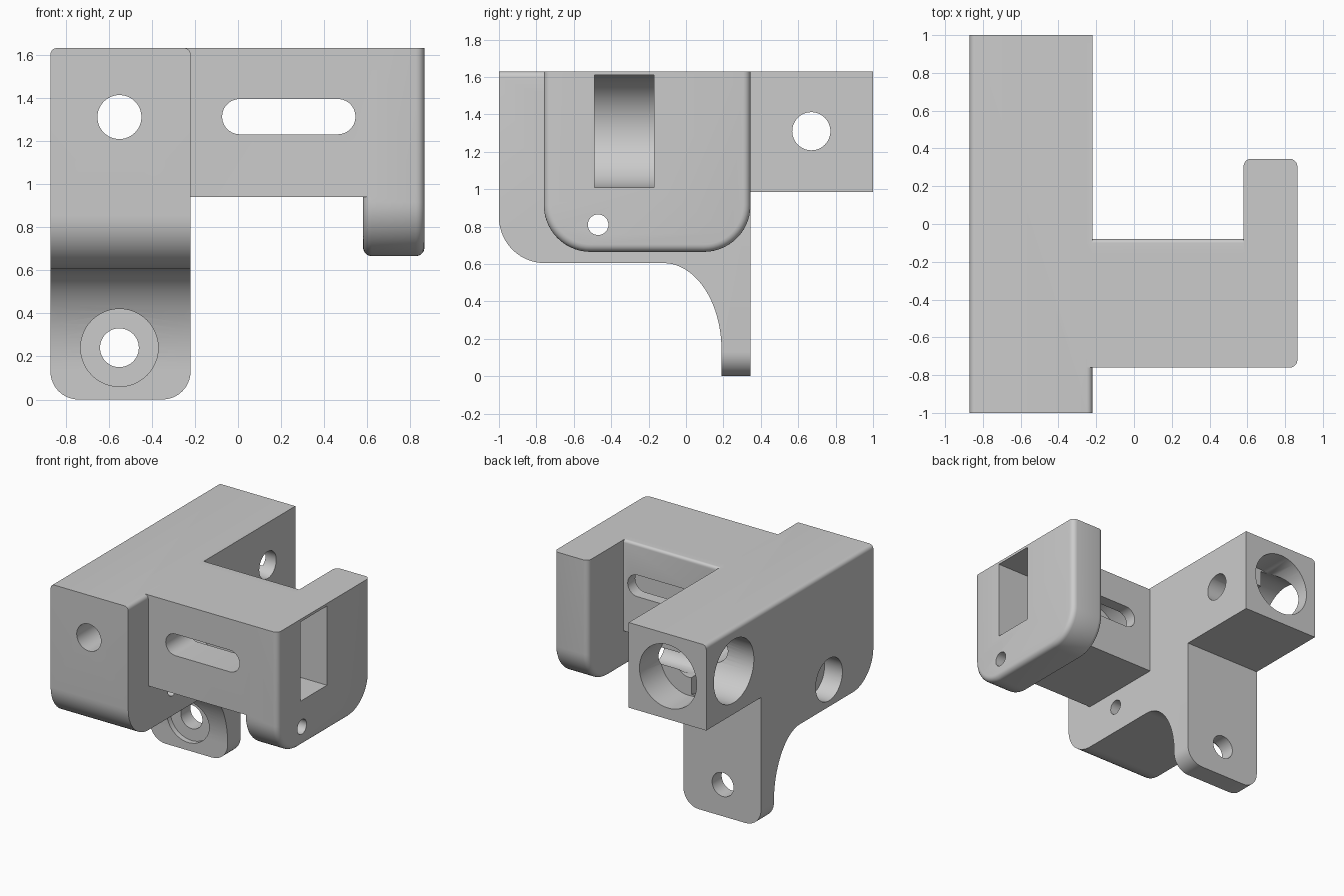
import bpy, bmesh, math

scene = bpy.context.scene
cube = bpy.data.objects.get("Cube")
if cube:
    bpy.data.objects.remove(cube, do_unlink=True)

TOP = 1.63
LEFT, RIGHT = -0.87, -0.22      # main block sides
BORE_X, BORE_Z = -0.55, 1.31    # main bore centre
PIN_Y, PIN_Z = -0.47, 0.81      # hinge pin centre

grey = bpy.data.materials.new("plain grey")
grey.use_nodes = True
grey.diffuse_color = (0.6, 0.6, 0.6, 1)
grey.node_tree.nodes["Principled BSDF"].inputs["Base Color"].default_value = grey.diffuse_color


def arc(cu, cv, ru, rv, start, end, steps=14):
    """Elliptic arc as 2D points, angles in degrees."""
    angles = [math.radians(start + (end - start) * i / steps) for i in range(steps + 1)]
    return [(cu + ru * math.cos(a), cv + rv * math.sin(a)) for a in angles]


def rect(u0, u1, v0, v1):
    return [(u0, v0), (u1, v0), (u1, v1), (u0, v1)]


def prism(name, points, axis, lo, hi, bevels=()):
    """Extrude a profile along x (points are y,z) or y (points are x,z)."""
    bm = bmesh.new()

    def place(u, v, d):
        return (d, u, v) if axis == "x" else (u, d, v)

    ends = [[bm.verts.new(place(u, v, d)) for u, v in points] for d in (lo, hi)]
    count = len(points)
    bm.faces.new(ends[0])
    bm.faces.new(ends[1])
    for i in range(count):
        j = (i + 1) % count
        bm.faces.new((ends[0][i], ends[0][j], ends[1][j], ends[1][i]))
    bmesh.ops.recalc_face_normals(bm, faces=bm.faces[:])
    for rule, width, segments in bevels:
        edges = [e for e in bm.edges if rule(e.verts[0].co, e.verts[1].co)]
        bmesh.ops.bevel(bm, geom=edges, offset=width, segments=segments,
                        profile=0.5, affect="EDGES", clamp_overlap=False)
    bmesh.ops.recalc_face_normals(bm, faces=bm.faces[:])
    mesh = bpy.data.meshes.new(name)
    bm.to_mesh(mesh)
    bm.free()
    mesh.materials.append(grey)
    obj = bpy.data.objects.new(name, mesh)
    scene.collection.objects.link(obj)
    return obj


def rod(name, axis, u, v, radius, lo, hi):
    return prism(name, arc(u, v, radius, radius, 0, 360, 48)[:-1], axis, lo, hi)


def same_x(a, b):
    return abs(a.x - b.x) < 0.001


def at_z(a, b, z):
    return abs(a.z - z) < 0.001 and abs(b.z - z) < 0.001


# Main block with its curved web and hanging tab
profile = [(-1, TOP)]
profile += arc(-0.755, 0.85, 0.245, 0.245, 180, 270)
profile += arc(-0.12, 0.14, 0.31, 0.465, 90, 0, 20)
profile += [(0.19, 0), (0.345, 0), (0.345, 0.985), (1, 0.985), (1, TOP)]
bracket = prism("mounting_bracket", profile, "x", LEFT, RIGHT, [
    (lambda a, b: same_x(a, b) and at_z(a, b, 0), 0.13, 10),
    (lambda a, b: same_x(a, b) and at_z(a, b, TOP), 0.03, 5)])

# The block's inner top edge is rounded only ahead of the arm
edge_fill = prism("edge_fill", rect(-0.76, 1, 1.5, TOP), "x", -0.3, RIGHT)

# Arm joining block and end plate
arm = prism("arm", rect(-0.76, -0.08, 0.94, TOP), "x", -0.3, 0.65, [
    (lambda a, b: not same_x(a, b) and at_z(a, b, TOP) and a.y > -0.1, 0.02, 4)])

# End plate with rounded lower corners and softened rim
plate_profile = [(-0.76, TOP)]
plate_profile += arc(-0.51, 0.915, 0.25, 0.25, 180, 270)
plate_profile += arc(0.095, 0.915, 0.25, 0.25, 270, 360)
plate_profile += [(0.345, TOP)]
end_plate = prism("end_plate", plate_profile, "x", 0.58, 0.865, [
    (lambda a, b: same_x(a, b) and not at_z(a, b, TOP), 0.04, 5)])

# Slot through the arm and round-ended pocket through the plate
slot_shape = arc(0.008, 1.312, 0.082, 0.082, 90, 270) + arc(0.463, 1.312, 0.082, 0.082, -90, 90)
slot = prism("slot_cutter", slot_shape, "y", -0.9, 0.1)
pocket_shape = arc(0.01, 1.31, 0.3, 0.3, 90, 270, 24) + [(1, 1.01), (1, 1.61)]
pocket = prism("pocket_cutter", pocket_shape, "y", -0.49, -0.17)

# Bores and counterbores
cutters = [
    slot, pocket,
    rod("main_bore", "y", BORE_X, BORE_Z, 0.102, -1.1, 1.1),
    rod("main_counterbore", "y", BORE_X, BORE_Z, 0.24, 0.75, 1.1),
    rod("side_bore", "x", 0.67, BORE_Z, 0.102, -1, 0),
    rod("side_counterbore", "x", 0.67, BORE_Z, 0.24, -1, -0.57),
    rod("pin_bore", "x", PIN_Y, PIN_Z, 0.055, -1, 1),
    rod("pin_counterbore", "x", PIN_Y, PIN_Z, 0.16, -1, -0.72),
    rod("tab_bore", "y", BORE_X, 0.24, 0.09, 0, 0.5),
    rod("tab_counterbore", "y", BORE_X, 0.24, 0.18, -0.2, 0.23),
]

# Join the solids, then cut the openings
tools = [(p, "UNION") for p in (edge_fill, arm, end_plate)]
tools += [(c, "DIFFERENCE") for c in cutters]
for tool, operation in tools:
    tool.hide_render = True
    mod = bracket.modifiers.new(tool.name, "BOOLEAN")
    mod.operation = operation
    mod.solver = "EXACT"
    mod.object = tool
bpy.context.view_layer.update()
depsgraph = bpy.context.evaluated_depsgraph_get()
solid = bpy.data.meshes.new_from_object(bracket.evaluated_get(depsgraph))
bracket.modifiers.clear()
bracket.data = solid
solid.materials.clear()
solid.materials.append(grey)
for face in solid.polygons:
    face.material_index = 0
for tool, operation in tools:
    bpy.data.objects.remove(tool, do_unlink=True)

# Smooth rounds, sharp corners
bpy.ops.object.select_all(action="DESELECT")
bracket.select_set(True)
bpy.context.view_layer.objects.active = bracket
bpy.ops.object.shade_smooth_by_angle(angle=math.radians(30))
